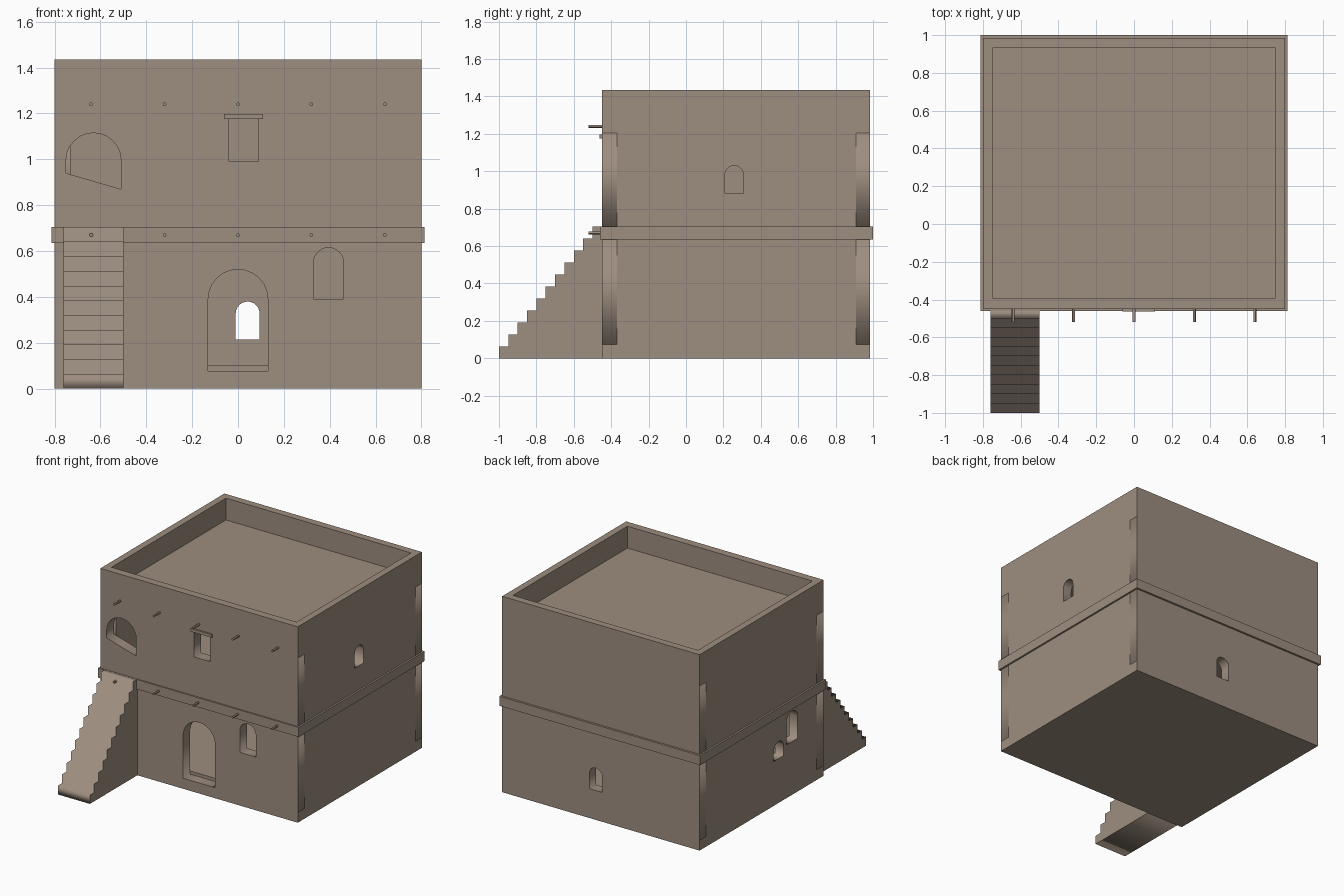
import bpy
from math import cos, sin, pi

cube = bpy.data.objects.get("Cube")
if cube:
    bpy.data.objects.remove(cube, do_unlink=True)

# One plain clay colour for the whole house
CLAY = (0.34, 0.27, 0.215, 1)
clay = bpy.data.materials.new("clay")
clay.use_nodes = True
clay.diffuse_color = CLAY
clay.node_tree.nodes["Principled BSDF"].inputs["Base Color"].default_value = CLAY

# Main measures
HALF = 0.8                        # half width of the house
FRONT, BACK = -0.45, 0.985        # outer faces of front and back walls
IN_FRONT, IN_BACK = -0.37, 0.91   # inner faces
SIDE = 0.07                       # side wall thickness
BASE, FLOOR, UPPER = 0.075, 0.635, 0.705
CEILING, ROOF, TOP = 1.205, 1.275, 1.435


def finish(obj, name):
    obj.name = name
    obj.data.materials.clear()
    obj.data.materials.append(clay)
    return obj


def box(name, x0, x1, y0, y1, z0, z1):
    bpy.ops.mesh.primitive_cube_add(
        size=1, location=((x0 + x1) / 2, (y0 + y1) / 2, (z0 + z1) / 2))
    obj = bpy.context.object
    obj.scale = (x1 - x0, y1 - y0, z1 - z0)
    bpy.ops.object.transform_apply(location=False, rotation=False, scale=True)
    return finish(obj, name)


def rect(u0, u1, z0, z1):
    return [(u0, z0), (u1, z0), (u1, z1), (u0, z1)]


def arch(centre, radius, bottom, top, drop=0.0, steps=12):
    """Round-headed opening; drop lowers the sill's far corner."""
    spring = top - radius
    head = [(centre + radius * cos(pi * i / steps),
             spring + radius * sin(pi * i / steps)) for i in range(steps + 1)]
    return [(centre - radius, bottom), (centre + radius, bottom - drop)] + head


def extrude(name, loops, near, far, along_y=False):
    """Extrude an outline with holes between two planes of x, or of y if along_y."""
    curve = bpy.data.curves.new(name, "CURVE")
    curve.dimensions = "2D"
    curve.fill_mode = "BOTH"
    curve.extrude = (far - near) / 2
    for loop in loops:
        spline = curve.splines.new("POLY")
        spline.points.add(len(loop) - 1)
        for point, (u, v) in zip(spline.points, loop):
            point.co = (u, v, 0, 1)
        spline.use_cyclic_u = True
    obj = bpy.data.objects.new(name, curve)
    bpy.context.collection.objects.link(obj)
    middle = (near + far) / 2
    obj.location = (0, middle, 0) if along_y else (middle, 0, 0)
    obj.rotation_euler = (pi / 2, 0, 0 if along_y else pi / 2)
    bpy.ops.object.select_all(action="DESELECT")
    obj.select_set(True)
    bpy.context.view_layer.objects.active = obj
    bpy.ops.object.convert(target="MESH")
    return finish(bpy.context.object, name)


# Openings by storey and wall
openings = {
    "lower_front": [arch(0, 0.13, BASE + 0.002, 0.52), arch(0.395, 0.065, 0.39, 0.615)],
    "lower_back": [arch(0.042, 0.052, 0.215, 0.38)],
    "lower_left": [],
    "lower_right": [arch(-0.085, 0.065, 0.39, 0.615), arch(0.07, 0.058, 0.325, 0.45)],
    "upper_front": [arch(-0.63, 0.12, 0.94, 1.115, drop=0.07),
                    rect(-0.04, 0.09, 0.99, 1.175)],
    "upper_back": [],
    "upper_left": [arch(0.258, 0.05, 0.88, 1.03)],
    "upper_right": [],
}

# Two hollow storeys of walls
for storey, z0, z1 in (("lower", BASE, FLOOR), ("upper", UPPER, CEILING)):
    wide = rect(-HALF, HALF, z0, z1)
    deep = rect(IN_FRONT, IN_BACK, z0, z1)
    for side, outline, near, far, along_y in (
            ("front", wide, FRONT, IN_FRONT, True),
            ("back", wide, IN_BACK, BACK, True),
            ("left", deep, HALF - SIDE, HALF, False),
            ("right", deep, -HALF, SIDE - HALF, False)):
        key = f"{storey}_{side}"
        extrude(key + "_wall", [outline] + openings[key], near, far, along_y)

# Slabs: plinth, inner floor, projecting storey band and roof
box("plinth", -HALF, HALF, FRONT, BACK, 0, BASE)
box("inner_floor", SIDE - HALF, HALF - SIDE, IN_FRONT, IN_BACK, BASE, 0.1)
box("storey_band", -0.813, 0.813, -0.46, 1.0, FLOOR, UPPER)
box("roof_slab", -HALF, HALF, FRONT, BACK, CEILING, ROOF)

# Parapet around the roof
box("parapet_front", -HALF, HALF, FRONT, -0.393, ROOF, TOP)
box("parapet_back", -HALF, HALF, 0.932, BACK, ROOF, TOP)
for side, x in (("left", 0.75), ("right", -HALF)):
    box("parapet_" + side, x, x + 0.05, -0.393, 0.932, ROOF, TOP)

# Window lintel
box("window_lintel", -0.06, 0.11, -0.462, FRONT + 0.02, 1.175, 1.197)

# Staircase from a stepped profile
STEPS, TREAD = 11, 0.05
profile = [(FRONT, 0), (-1, 0)]
for i in range(STEPS):
    rise = UPPER * (i + 1) / STEPS
    profile += [(-1 + i * TREAD, rise), (-1 + (i + 1) * TREAD, rise)]
extrude("staircase", [profile], -0.76, -0.5)

# Projecting beam ends in two rows
for row, z in (("lower", 0.67), ("upper", 1.24)):
    for i in range(-2, 3):
        bpy.ops.mesh.primitive_cylinder_add(
            vertices=12, radius=0.008, depth=0.1,
            location=(i * 0.32, -0.47, z), rotation=(pi / 2, 0, 0))
        finish(bpy.context.object, f"{row}_beam_{i + 3}")
        bpy.ops.object.shade_smooth_by_angle()
